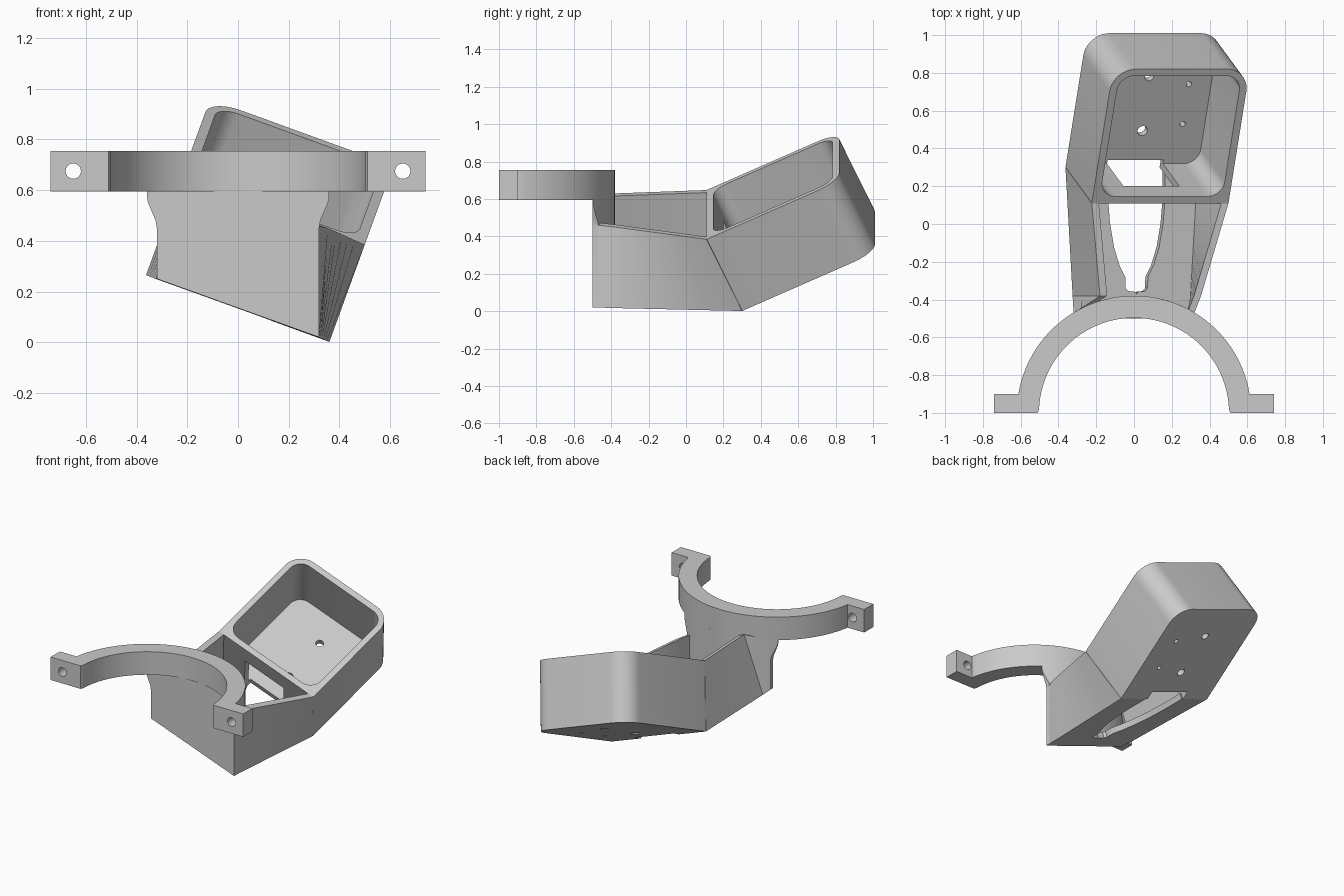
import bpy, bmesh, math
from mathutils import Vector, Matrix

cube = bpy.data.objects.get("Cube")
if cube:
    bpy.data.objects.remove(cube, do_unlink=True)

grey = bpy.data.materials.new("plain grey")
grey.use_nodes = True
grey.diffuse_color = (0.59, 0.59, 0.59, 1)
grey.node_tree.nodes["Principled BSDF"].inputs["Base Color"].default_value = (0.59, 0.59, 0.59, 1)


def loft(name, sections):
    """Closed solid through equal-sized rings of points."""
    bm = bmesh.new()
    rings = [[bm.verts.new(p) for p in s] for s in sections]
    n = len(rings[0])
    for a, b in zip(rings, rings[1:]):
        for i in range(n):
            bm.faces.new((a[i], a[(i + 1) % n], b[(i + 1) % n], b[i]))
    bm.faces.new(rings[0])
    bm.faces.new(rings[-1])
    bmesh.ops.recalc_face_normals(bm, faces=bm.faces)
    mesh = bpy.data.meshes.new(name)
    bm.to_mesh(mesh)
    bm.free()
    mesh.materials.append(grey)
    ob = bpy.data.objects.new(name, mesh)
    bpy.context.collection.objects.link(ob)
    return ob


def level(pts, z, frame=Matrix()):
    return [frame @ Vector((x, y, z)) for x, y in pts]


def arc(cx, cy, r, a0, a1, n):
    return [(cx + r * math.cos(math.radians(a0 + (a1 - a0) * i / n)),
             cy + r * math.sin(math.radians(a0 + (a1 - a0) * i / n))) for i in range(n + 1)]


def circle(cx, cy, r, n=32):
    return arc(cx, cy, r, 0, 360, n)[:-1]


def cut(target, cutter):
    mod = target.modifiers.new("cut", 'BOOLEAN')
    mod.operation, mod.object, mod.solver = 'DIFFERENCE', cutter, 'EXACT'
    bpy.context.view_layer.objects.active = target
    bpy.ops.object.modifier_apply(modifier=mod.name)
    bpy.data.objects.remove(cutter, do_unlink=True)


# Tilted frame of the pod, origin at the centre of its rim
roll = Matrix.Rotation(math.radians(20), 4, 'Y')
pod_frame = Matrix.Translation((0.195, 0.465, 0.672)) @ roll @ Matrix.Rotation(math.radians(25), 4, 'X')
HW, HL, DEPTH, WALL = 0.385, 0.392, 0.45, 0.04


def rounded(w, l, back, front):
    """Rectangle with separate corner radii at the back and the front."""
    pts = []
    for sx, sy, a, r in ((1, 1, 0, back), (-1, 1, 90, back), (-1, -1, 180, front), (1, -1, 270, front)):
        pts += arc(sx * (w - r), sy * (l - r), r, a, a + 90, 10)
    return pts


# Pod: an open cup with rounded corners
outer = rounded(HW, HL, 0.13, 0.004)
inner = rounded(HW - WALL, HL - WALL, 0.085, 0.085)
pod = loft("pod", [level(outer, -DEPTH, pod_frame), level(outer, 0, pod_frame),
                   level(inner, 0, pod_frame), level(inner, WALL - DEPTH, pod_frame)])

# Window low in the pod's front wall, running out through the floor
window = [(-.17, -.45), (.145, -.45), (.145, -.33), (-.17, -.33)]
cut(pod, loft("window_cutter", [level(window, z, pod_frame) for z in (-.6, -.13)]))

# Screw and cable holes in the pod floor
for u, v, r in ((0, -.16, .028), (.22, -.12, .015), (.22, .112, .015), (-.01, .157, .025)):
    cut(pod, loft("hole_cutter", [level(circle(u, v, r, 24), z, pod_frame) for z in (-.6, -.3)]))

# Trough: sections twist from the upright front to the tilted pod
front = [Vector(p) for p in ((-.32, -.47, .25), (.32, -.47, .02), (.32, -.47, .46), (-.32, -.47, .6))]
near = [Vector(p) for p in ((-.325, -.38, .25), (.323, -.38, .017), (.355, -.38, .45), (-.18, -.38, .63))]
knee = [pod_frame @ Vector(p) for p in
        ((-HW, -HL, -DEPTH), (HW, -HL, -DEPTH), (HW, -HL, 0), (-HW, -HL, 0))]
across = roll.to_3x3() @ Vector((WALL, 0, 0))
up = roll.to_3x3() @ Vector((0, 0, WALL))
slot = [(-.36, .002), (-.355, .045), (-.34, .058), (-.28, .06), (-.22, .09), (-.12, .12), (0, .14), (.12, .15)]


def half_section(section, side, gap):
    """L-shaped half: one wall and the floor up to the slot edge."""
    bl, br, tr, tl = section
    bottom, top = (bl, tl) if side < 0 else (br, tr)
    t = (side * gap - bl.x) / (br.x - bl.x)
    edge = bl.lerp(br, t)
    shift = -side * across
    return [bottom, top, top + shift, bottom + shift + up, edge + up, edge]


stations = [(front, 0), (near, 0)]
for y, gap in slot:
    t = (y - near[0].y) / (knee[0].y - near[0].y)
    stations.append(([a.lerp(b, t) for a, b in zip(near, knee)], gap))
stations.append((knee, .15))
halves = [loft(name, [half_section(s, side, gap) for s, gap in stations])
          for side, name in ((1, "trough_left_half"), (-1, "trough_right_half"))]

# Front plate: flat front, back curved like the ring, flared at the top


def plate_outline(hw):
    xs = [hw * (1 - i / 12) for i in range(25)]
    return [(-hw, -.5), (hw, -.5)] + [(x, math.sqrt(.62 ** 2 - x * x) - 1) for x in xs]


levels = [[(x, y, .135 - .36 * x) for x, y in plate_outline(.32)]]
for hw, z in ((.32, .45), (.325, .48), (.34, .515), (.355, .55), (.36, .575), (.36, .596)):
    levels.append(level(plate_outline(hw), z))
plate = loft("front_plate", levels)

# Half-ring clamp with drilled tabs
ring_pts = ([(.51, -1), (.74, -1), (.74, -.9), (.61, -.9)] + arc(0, -1, .62, 10, 170, 64)
            + [(-.61, -.9), (-.74, -.9), (-.74, -1), (-.51, -1)] + arc(0, -1, .503, 178, 2, 64))
ring = loft("clamp_ring", [level(ring_pts, z) for z in (.595, .755)])
for side in (-1, 1):
    cut(ring, loft("bolt_cutter", [[(x, y, z) for x, z in circle(side * .65, .675, .03)]
                                   for y in (-1.1, -.8)]))

for ob in (pod, plate, ring, *halves):
    bpy.ops.object.select_all(action='DESELECT')
    ob.select_set(True)
    bpy.context.view_layer.objects.active = ob
    bpy.ops.object.shade_smooth_by_angle(angle=math.radians(30))
